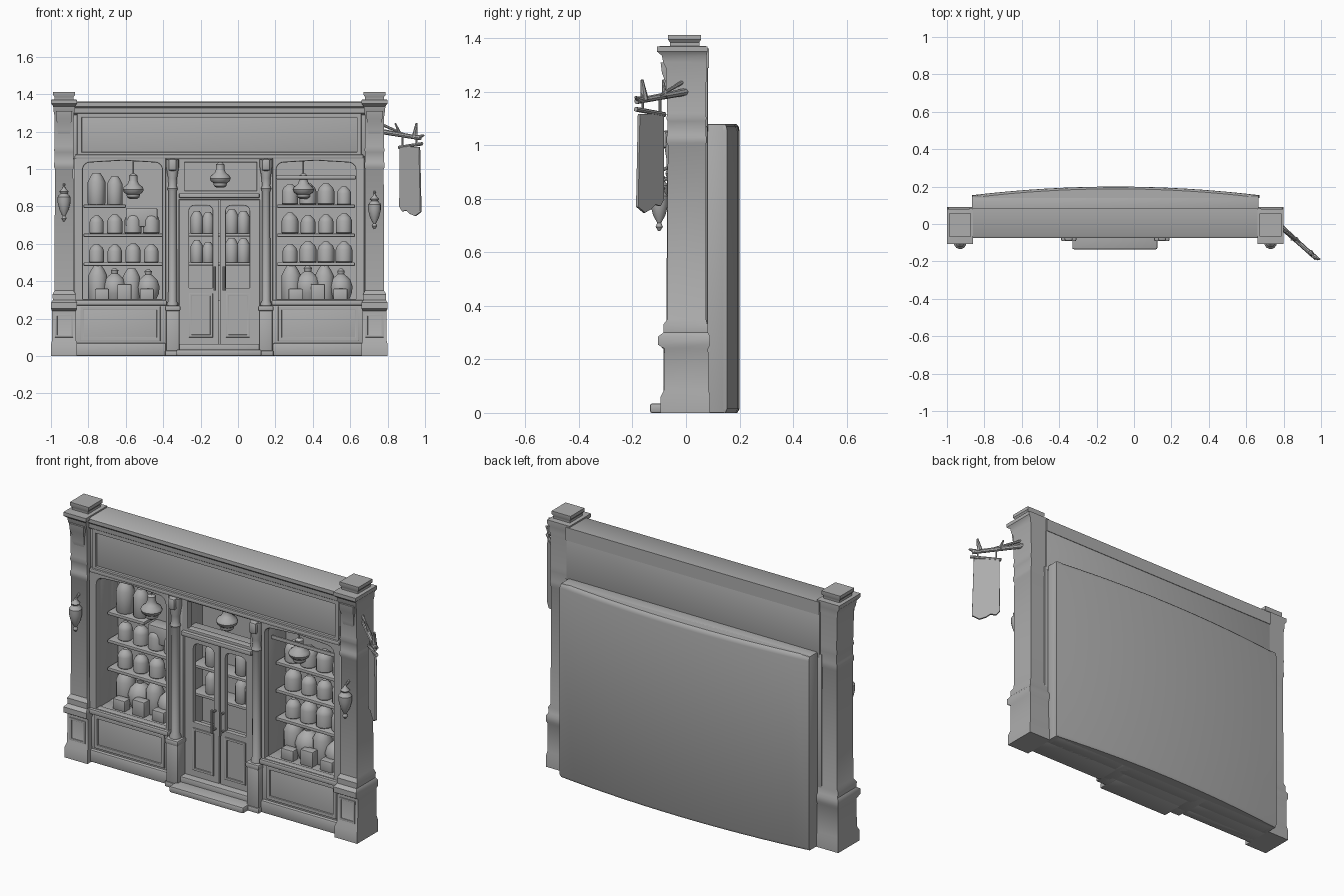
import bpy, bmesh, math, random
from mathutils import Vector

random.seed(4)
if "Cube" in bpy.data.objects:
    bpy.data.objects.remove(bpy.data.objects["Cube"])

GREY = (0.42, 0.42, 0.42, 1)
stone = bpy.data.materials.new("plain grey")
stone.use_nodes = True
stone.diffuse_color = GREY
stone.node_tree.nodes["Principled BSDF"].inputs["Base Color"].default_value = GREY
CX = -0.1          # centre line of the shopfront
made = []


def finish(name, mesh):
    ob = bpy.data.objects.new(name, mesh)
    bpy.context.collection.objects.link(ob)
    mesh.materials.clear()
    mesh.materials.append(stone)
    made.append(ob)
    return ob


def from_bmesh(name, bm):
    bmesh.ops.recalc_face_normals(bm, faces=bm.faces)
    mesh = bpy.data.meshes.new(name)
    bm.to_mesh(mesh)
    bm.free()
    return finish(name, mesh)


def box(name, x, y, z, bevel=0.006):
    bm = bmesh.new()
    bmesh.ops.create_cube(bm, size=1)
    for v in bm.verts:
        v.co = [(a + b) / 2 + c * (b - a) for (a, b), c in zip((x, y, z), v.co)]
    bmesh.ops.bevel(bm, geom=bm.edges[:], offset=bevel, segments=2,
                    profile=0.5, affect='EDGES')
    return from_bmesh(name, bm)


def pair(name, x, y, z, bevel=0.006):
    for side, s in (("right", -1), ("left", 1)):
        box(f"{side}_{name}", sorted(CX + s * v for v in x), y, z, bevel)


def loft(name, rings):
    bm = bmesh.new()
    loops = [[bm.verts.new(p) for p in ring] for ring in rings]
    n = len(loops[0])
    for low, high in zip(loops, loops[1:]):
        for i in range(n):
            j = (i + 1) % n
            bm.faces.new((low[i], low[j], high[j], high[i]))
    bm.faces.new(loops[0])
    bm.faces.new(loops[-1])
    return from_bmesh(name, bm)


def lathe(name, at, profile, size=1, sides=14):
    turn = [(math.cos(k * math.tau / sides), math.sin(k * math.tau / sides)) for k in range(sides)]
    return loft(name, [[(at[0] + r * size * c, at[1] + r * size * s, at[2] + z * size)
                        for c, s in turn] for r, z in profile])


def plate(name, outlines, y, half, bevel=0.004, origin=(0, 0), angle=0):
    """Upright sheet from x-z outlines; later outlines are holes."""
    cu = bpy.data.curves.new(name, 'CURVE')
    cu.dimensions, cu.fill_mode = '2D', 'BOTH'
    cu.extrude, cu.bevel_depth, cu.bevel_resolution = half - bevel, bevel, 1
    cu.offset = -bevel
    for pts in outlines:
        sp = cu.splines.new('POLY')
        sp.points.add(len(pts) - 1)
        for p, (px, pz) in zip(sp.points, pts):
            p.co = (px, pz, 0, 1)
        sp.use_cyclic_u = True
    tmp = bpy.data.objects.new(name, cu)
    bpy.context.collection.objects.link(tmp)
    mesh = bpy.data.meshes.new_from_object(tmp.evaluated_get(bpy.context.evaluated_depsgraph_get()))
    bpy.data.objects.remove(tmp)
    ob = finish(name, mesh)
    ob.location = (origin[0], y, origin[1])
    ob.rotation_euler = (math.pi / 2, 0, angle)
    return ob


def arch(x0, x1, z0, z1, r=0.0, rise=0.0):
    """Rectangle with rounded upper corners and a slightly bowed head."""
    if not r:
        return [(x0, z0), (x1, z0), (x1, z1), (x0, z1)]
    pts = [(x0, z0), (x1, z0)]
    for cx, start in ((x1 - r, 0), (x0 + r, 90)):
        for k in range(6):
            a = math.radians(start + 18 * k)
            pts.append((cx + r * math.cos(a), z1 - rise - r + r * math.sin(a)))
        if start == 0 and rise:
            pts.append(((x0 + x1) / 2, z1))
    return pts


def rod(name, a, b, r0, r1, sides=8):
    a, b = Vector(a), Vector(b)
    bm = bmesh.new()
    bmesh.ops.create_cone(bm, cap_ends=True, segments=sides, radius1=r0, radius2=r1, depth=(b - a).length)
    turn = (b - a).to_track_quat('Z', 'Y')
    for v in bm.verts:
        v.co = turn @ v.co + (a + b) / 2
    return from_bmesh(name, bm)


# Corner pillars: half width, front and back depth at each height
PILLAR = [(0, .07, -.095, .09), (.06, .07, -.095, .09), (.085, .064, -.082, .085),
          (.24, .064, -.08, .083), (.255, .07, -.105, .09), (.285, .07, -.105, .09),
          (.30, .06, -.085, .082), (.33, .062, -.085, .08), (.35, .051, -.07, .075),
          (1.0, .049, -.068, .073), (1.01, .054, -.073, .076), (1.03, .054, -.073, .076),
          (1.04, .05, -.069, .075), (1.09, .05, -.069, .075), (1.1, .054, -.073, .076),
          (1.12, .05, -.07, .075), (1.29, .052, -.075, .076), (1.31, .056, -.085, .077),
          (1.335, .058, -.09, .077), (1.35, .069, -.108, .08), (1.37, .069, -.108, .08),
          (1.372, .05, -.06, .05), (1.385, .05, -.06, .05), (1.395, .058, -.067, .056),
          (1.413, .058, -.067, .056)]
for side, s in (("right", -1), ("left", 1)):
    px = CX + s * 0.83
    loft(f"{side}_pillar", [[(px - h, f, z), (px + h, f, z), (px + h, b, z), (px - h, b, z)]
                            for z, h, f, b in PILLAR])
    plate(f"{side}_pillar_base_panel", [arch(px - .048, px + .048, .1, .225),
                                        arch(px - .036, px + .036, .112, .213)], -.08, .005, .002)
    loft(f"{side}_corbel", [[(px - w, f, z), (px + w, f, z), (px + w, -.06, z), (px - w, -.06, z)]
                            for z, w, f in ((1.18, .03, -.07), (1.21, .036, -.078), (1.24, .036, -.078),
                                            (1.27, .042, -.09), (1.31, .044, -.095))])
    # Hanging wall lamp on each pillar
    lz = 0.72 if s < 0 else 0.68
    lathe(f"{side}_wall_lamp", (px, -.1, lz), [(.004, 0), (.014, .015), (.008, .03), (.024, .06),
          (.034, .1), (.034, .13), (.018, .15), (.024, .16), (.01, .175), (.004, .19)])
    rod(f"{side}_wall_lamp_arm", (px, -.06, lz + .2), (px, -.105, lz + .18), .007, .005)

# Back of the shop, bowed outward, with a shallow room in front of it
bow = [(-.865 + 1.535 * k / 16, .2 - .046 * (k / 8 - 1) ** 2) for k in range(17)]


def back_ring(z, inset):
    return [(-.865 + inset, .138, z)] + [(CX + (x - CX) * (1 - inset), y - inset, z)
            for x, y in bow] + [(.67 - inset, .138, z)]


loft("bowed_back", [back_ring(z, i) for z, i in ((0, .008), (.015, 0), (1.055, 0), (1.07, .003), (1.08, .012))])
pair("room_side", (.735, .766), (.06, .15), (0, 1.079), .004)
box("room_ceiling", (-.864, .664), (.06, .15), (1.045, 1.08), .004)
box("room_floor", (-.864, .664), (.06, .145), (0, .3), .004)

# Header, fascia and cornice
X_WALL = (-.88, .68)
box("header", X_WALL, (-.045, .083), (1.05, 1.34))
plate("fascia_frame", [arch(-.86, .66, 1.06, 1.31), arch(-.835, .635, 1.09, 1.275)], -.048, .01, .005)
loft("cornice", [[(-.88, f, z), (.68, f, z), (.68, .086, z), (-.88, .086, z)] for z, f in
                 ((1.29, -.05), (1.30, -.062), (1.325, -.064), (1.335, -.075), (1.355, -.075), (1.362, -.065))])
box("fascia_lower_moulding", (-.87, .67), (-.068, 0), (1.055, 1.078))

# Low walls, sills and window frames
pair("low_wall", (.28, .78), (-.05, .08), (0, .28))
pair("plinth", (.285, .775), (-.068, 0), (0, .07), .01)
pair("sill", (.28, .77), (-.075, .08), (.27, .3), .008)
pair("window_side", (.732, .79), (-.04, .08), (.28, 1.07), .003)
for side, s in (("right", -1), ("left", 1)):
    a, b = sorted((CX + s * .285, CX + s * .775))
    c, d = sorted((CX + s * .305, CX + s * .73))
    plate(f"{side}_window_frame", [arch(a, b, .28, 1.07), arch(c, d, .305, 1.045, .04, .01)], -.04, .02, .006)
    plate(f"{side}_low_wall_panel", [arch(a + .03, b - .03, .08, .265), arch(a + .05, b - .05, .1, .245)],
          -.05, .009, .004)
box("left_window_rail", (.205, .63), (.0, .012), (.945, .965), .003)

# Door jambs with slim columns
pair("jamb", (.215, .3), (-.035, .14), (0, 1.07))
pair("column_base", (.212, .285), (-.085, 0), (0, .25), .008)
pair("column_base_cap", (.208, .29), (-.092, 0), (.24, .27), .008)
for side, s in (("right", -1), ("left", 1)):
    x = CX + s * .25
    lathe(f"{side}_column", (x, -.05, .26), [(.03, 0), (.03, .02), (.023, .035), (.022, .62), (.028, .635),
          (.022, .65), (.024, .69), (.034, .75), (.034, .79)])
    box(f"{side}_column_bracket", (x - .022, x + .022), (-.092, -.03), (.99, 1.055), .012)

# Steps, doors and transom light
box("lower_step", (-.33, .125), (-.135, 0), (0, .035), .008)
box("upper_step", (-.39, .19), (-.09, .08), (0, .03), .006)
box("threshold", (-.32, .12), (-.06, .08), (.02, .065), .006)
plate("transom_frame", [arch(-.32, .12, .835, 1.07), arch(-.285, .1, .885, 1.035)], -.015, .02, .005)
box("transom_ledge", (-.315, .115), (-.055, .08), (.845, .87), .006)
for side, s in (("right", -1), ("left", 1)):
    a, b = sorted((CX + s * .003, CX + s * .215))
    c, d = sorted((CX + s * .035, CX + s * .162))
    plate(f"{side}_door", [arch(a, b, .06, .845), arch(c, d, .365, .805, .03)], -.005, .014, .004)
    plate(f"{side}_door_panel", [arch(c, d, .1, .335), arch(c + .014, d - .014, .114, .321)], -.02, .006, .003)
    hx = CX + s * .025
    rod(f"{side}_door_handle", (hx, -.05, .35), (hx, -.05, .48), .007, .007)
    for z in (.365, .465):
        rod(f"{side}_handle_mount", (hx, -.05, z), (hx, -.015, z), .006, .006)

# Goods: lathe profiles of unit height
JAR = [(.36, 0), (.4, .04), (.4, .62), (.33, .8), (.22, .9), (.12, 1)]
BOTTLE = [(.26, 0), (.28, .04), (.28, .72), (.2, .88), (.12, 1)]
POT = [(.25, 0), (.34, .2), (.37, .42), (.3, .64), (.2, .74), (.1, .82), (.12, .92), (.03, 1)]
SHELVES = (.5, .655, .81)


def stock(name, x0, x1, z, kinds, height, y):
    step = (x1 - x0) / len(kinds)
    for k, kind in enumerate(kinds):
        h = height * random.uniform(.9, 1.1)
        lathe(f"{name}_{k + 1}", (x0 + step * (k + .5), y, z), kind, h, 12)


for side, x0, x1 in (("right", -.825, -.405), ("left", .21, .625)):
    for row, z in enumerate(SHELVES):
        short = side == "right" and row == 2
        end = -.6 if short else x1
        box(f"{side}_shelf_{row + 1}", (x0, end), (.03, .142), (z - .018, z), .004)
        stock(f"{side}_shelf_{row + 1}_jar", x0 + .02, end - .01, z, [BOTTLE] * 2 if short else [JAR] * 4,
              .16 if short else .105, .09)
    stock(f"{side}_display_pot", x0 + .03, x1 - .03, .3, (BOTTLE, POT, BOTTLE, POT), .18, .085)
    for k in range(3):
        bx = x0 + .06 + .12 * k
        box(f"{side}_display_box_{k + 1}", (bx, bx + .075), (-.01, .04), (.3, .36 + .025 * (k % 2)), .005)
box("right_shelf_crate", (-.6, -.43), (.06, .14), (.69, .79), .008)

# Shelves and jars seen through the doors
for row, z in enumerate(SHELVES[:2]):
    box(f"door_shelf_{row + 1}", (-.31, .11), (.035, .142), (z - .015, z), .003)
    for side, x0, x1 in (("right", -.25, -.13), ("left", -.065, .06)):
        stock(f"{side}_door_jar_{row + 1}", x0, x1, z, (BOTTLE, BOTTLE), .12, .085)

# Hanging lamps
for name, x, z in (("right", -.56, .84), ("door", -.095, .9), ("left", .35, .84)):
    lathe(f"{name}_hanging_lamp", (x, .04, z), [(.02, 0), (.034, .01), (.036, .025), (.05, .035), (.056, .05),
          (.05, .065), (.03, .08), (.022, .1), (.022, .125), (.01, .135)])
    rod(f"{name}_lamp_chain", (x, .04, z + .12), (x, .04, 1.06), .004, .004)

# Banner on an angled bracket
TIP = (.975, -.185, 1.165)
rod("banner_arm", (.77, 0, 1.2), TIP, .014, .011)
rod("banner_brace", (.775, -.015, 1.235), (.89, -.1, 1.185), .008, .006)
rod("arm_finial", (.945, -.155, 1.17), (.955, -.165, 1.245), .016, .006)
rod("arm_tip", (.962, -.172, 1.17), (.995, -.19, 1.18), .013, .004)
rod("arm_curl", (.87, -.08, 1.18), (.84, -.085, 1.245), .01, .004)
rod("banner_rail", (.86, -.08, 1.115), (.985, -.188, 1.135), .009, .009)
for t in (.88, .955):
    rod("banner_hanger", (t, -.08 - (t - .86) * .86, 1.12), (t, -.08 - (t - .86) * .86, 1.19), .005, .005)
plate("banner", [[(0, .05), (.02, .025), (.05, .03), (.075, .012), (.11, 0), (.15, .022), (.14, .37), (.002, .37)]],
      -.085, .006, .002, (.865, .748), -math.atan2(.095, .11))

# Smooth shading with crisp edges
bpy.ops.object.select_all(action='DESELECT')
for ob in made:
    ob.select_set(True)
bpy.context.view_layer.objects.active = made[0]
bpy.ops.object.shade_smooth_by_angle(angle=math.radians(35))
